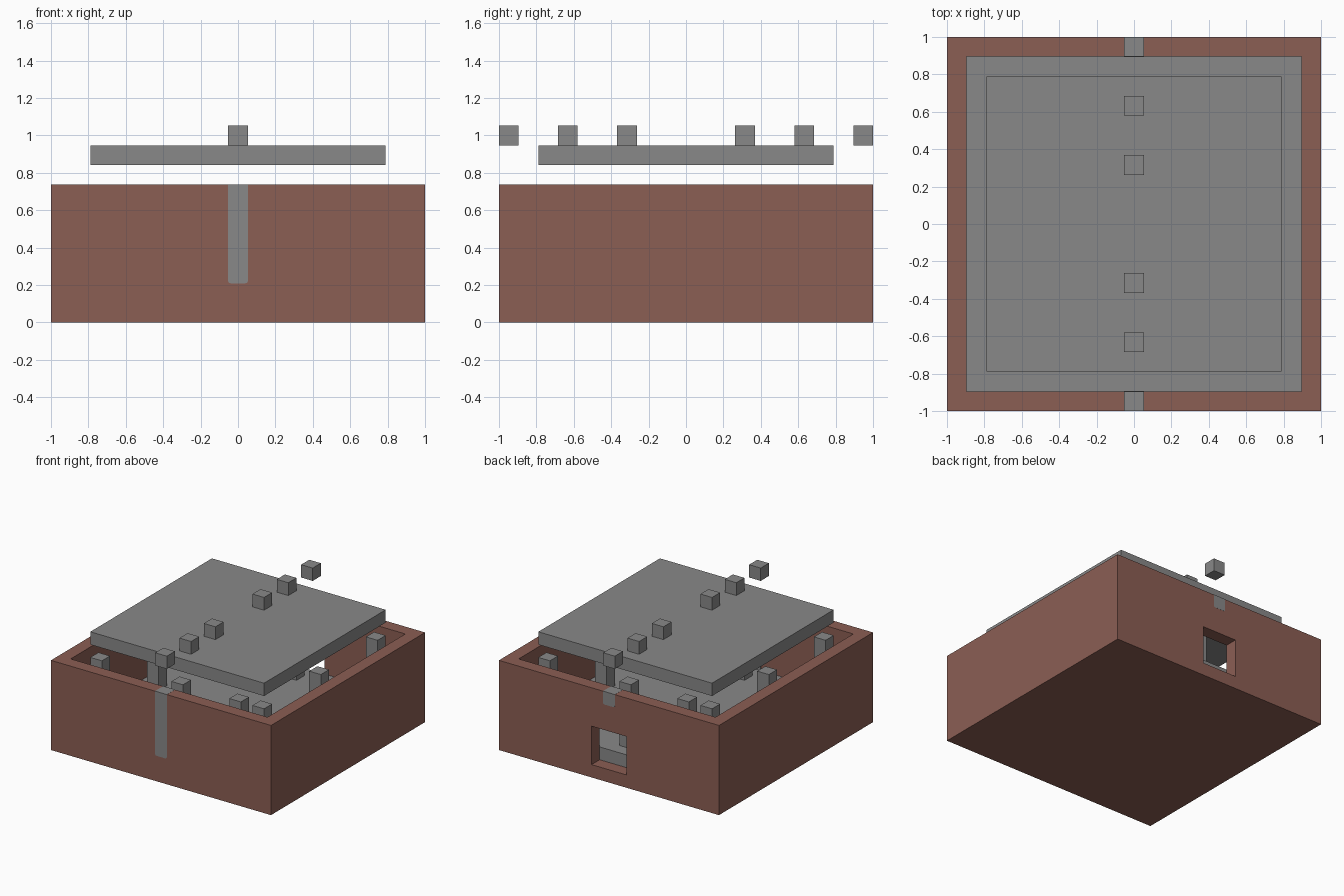
import bpy
import bmesh
from mathutils import Vector

if "Cube" in bpy.data.objects:
    bpy.data.objects.remove(bpy.data.objects["Cube"], do_unlink=True)

U = 2 / 19  # the whole model sits on a grid of 19 cells


def material(name, rgb):
    m = bpy.data.materials.new(name)
    m.use_nodes = True
    m.diffuse_color = (*rgb, 1)
    m.node_tree.nodes["Principled BSDF"].inputs["Base Color"].default_value = (*rgb, 1)
    return m


brown = material("brown brick", (0.26, 0.112, 0.088))
grey = material("stone grey", (0.25, 0.25, 0.25))


def block(name, x, y, z, mat, grow=0):
    """Box from (low, high) cell ranges; grow pushes every side out slightly."""
    bm = bmesh.new()
    bmesh.ops.create_cube(bm, size=1)
    ranges = (x, y, z)
    size = Vector([(b - a) * U + 2 * grow for a, b in ranges])
    centre = Vector([(a + b) / 2 * U for a, b in ranges])
    for v in bm.verts:
        v.co = v.co * size + centre
    mesh = bpy.data.meshes.new(name)
    bm.to_mesh(mesh)
    bm.free()
    mesh.materials.append(mat)
    ob = bpy.data.objects.new(name, mesh)
    bpy.context.collection.objects.link(ob)
    return ob


def cell(c):
    return (c - 0.5, c + 0.5)


def square(h):
    return (-h, h)


# Open brick box with a window through the back wall
box = block("brick_box", square(9.5), square(9.5), (0, 7), brown)
cutters = [
    block("cavity_cutter", square(8.5), square(8.5), (1, 8), brown),
    block("window_cutter", square(1.5), (8, 10), (1, 4), brown),
]
for c in cutters:
    c.hide_render = True
    mod = box.modifiers.new(c.name, "BOOLEAN")
    mod.operation = "DIFFERENCE"
    mod.solver = "EXACT"
    mod.object = c
deps = bpy.context.evaluated_depsgraph_get()
box_mesh = bpy.data.meshes.new_from_object(box.evaluated_get(deps))
box.modifiers.clear()
box.data = box_mesh
for c in cutters:
    bpy.data.objects.remove(c, do_unlink=True)

# Inner stone floor and raised lid
block("stone_floor", square(8.5), square(8.5), (1, 2), grey)
block("stone_lid", square(7.5), square(7.5), (8, 9), grey)

# Posts standing on the floor: corners, side middles and two extras
posts = [(x, y) for x in (-7, 0, 7) for y in (-7, 0, 7) if x or y]
posts += [(5, -7), (-5, 7)]
for i, (x, y) in enumerate(posts):
    block(f"post_{i + 1}", cell(x), cell(y), (2, 7), grey)

# Row of cubes along the centre line, the end ones floating above the walls
for i, y in enumerate((-9, -6, -3, 3, 6, 9)):
    block(f"top_cube_{i + 1}", cell(0), cell(y), (9, 10), grey)

# Stone strips set into the front and back walls, rounded at the lower end
for name, y, bottom in (("front_strip", -9, 2), ("back_strip", 9, 6)):
    strip = block(name, cell(0), cell(y), (bottom, 7), grey, grow=0.001)
    bm = bmesh.new()
    bm.from_mesh(strip.data)
    low = min(v.co.z for v in bm.verts) + 0.01
    edges = [e for e in bm.edges
             if all(v.co.z < low for v in e.verts)
             and abs(e.verts[0].co.x - e.verts[1].co.x) < 0.01]
    bmesh.ops.bevel(bm, geom=edges, offset=0.014, segments=3,
                    profile=0.5, affect="EDGES")
    bm.to_mesh(strip.data)
    bm.free()
